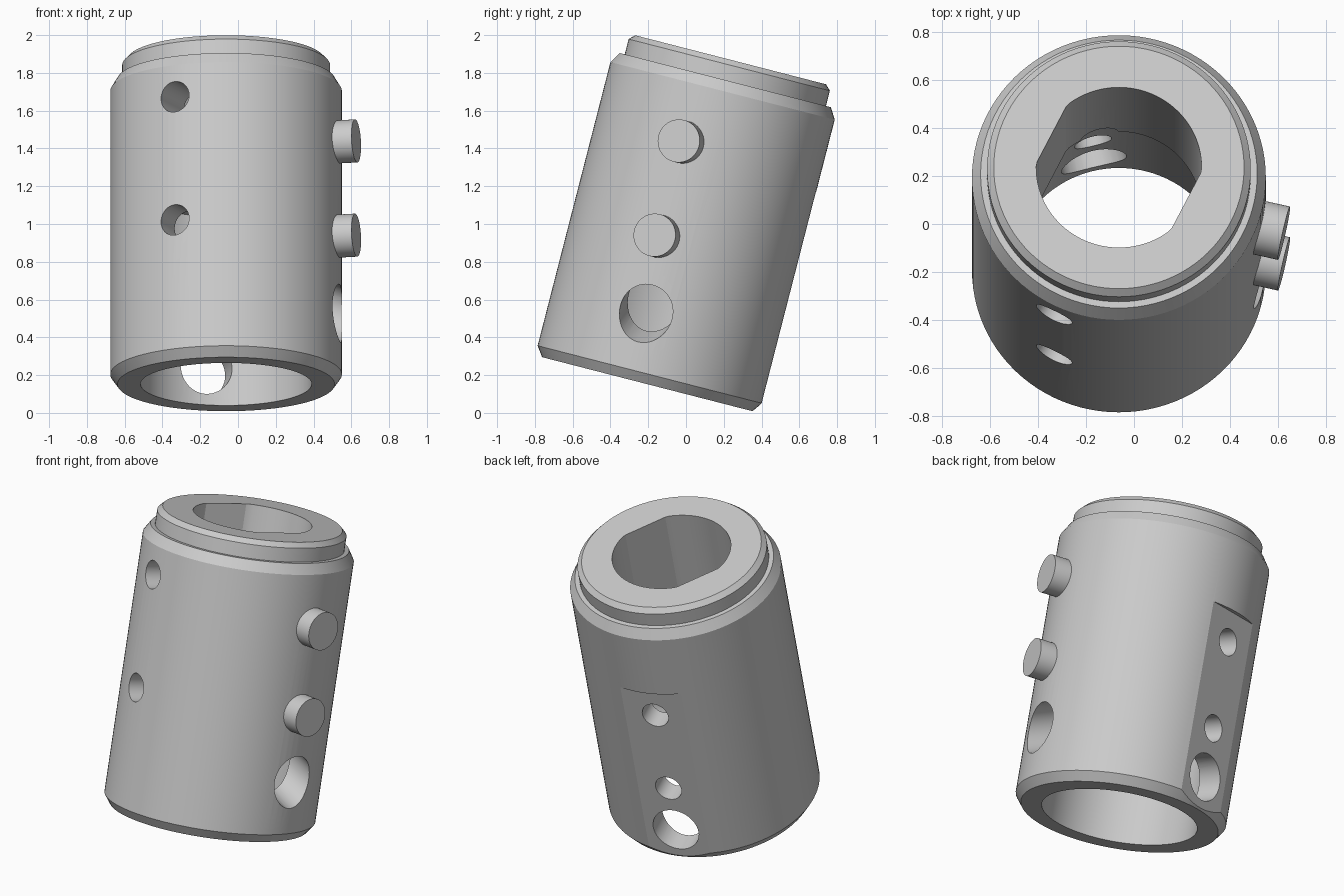
import bpy, bmesh, math
from mathutils import Matrix, Vector

cube = bpy.data.objects.get("Cube")
if cube:
    bpy.data.objects.remove(cube, do_unlink=True)

metal = bpy.data.materials.new("light_grey_metal")
metal.use_nodes = True
grey = (0.6, 0.6, 0.6, 1)
metal.diffuse_color = grey
metal.node_tree.nodes["Principled BSDF"].inputs["Base Color"].default_value = grey

# The sleeve leans backwards; everything is built upright and then posed
POSE = Matrix.Translation((-0.063, -0.205, 0.152)) @ Matrix.Rotation(math.radians(-14.4), 4, 'X')
AXIS_TURN = math.radians(-27)


def new_object(name, bm):
    bmesh.ops.recalc_face_normals(bm, faces=bm.faces)
    mesh = bpy.data.meshes.new(name)
    bm.to_mesh(mesh)
    bm.free()
    mesh.materials.append(metal)
    obj = bpy.data.objects.new(name, mesh)
    bpy.context.collection.objects.link(obj)
    return obj


def loft(name, rings):
    """Closed solid through a list of rings of points."""
    bm = bmesh.new()
    loops = [[bm.verts.new(p) for p in ring] for ring in rings]
    n = len(loops[0])
    for low, high in zip(loops, loops[1:]):
        for i in range(n):
            j = (i + 1) % n
            bm.faces.new((low[i], low[j], high[j], high[i]))
    bm.faces.new(loops[0])
    bm.faces.new(loops[-1])
    return new_object(name, bm)


def circle(radius, z, n=96):
    return [(radius * math.cos(math.tau * i / n), radius * math.sin(math.tau * i / n), z)
            for i in range(n)]


def radial_rod(name, azimuth, height, radius, start, end, drop=0):
    """Cylinder pointing outwards from the axis, optionally sloping down."""
    rod = loft(name, [circle(radius, start, 48), circle(radius, end, 48)])
    a, d = math.radians(azimuth), math.radians(drop)
    out = Vector((math.cos(a) * math.cos(d), math.sin(a) * math.cos(d), -math.sin(d)))
    turn = out.to_track_quat('Z', 'Y').to_matrix().to_4x4()
    rod.data.transform(Matrix.Translation((0, 0, height)) @ turn)
    return rod


def cut(target, cutter):
    cutter.hide_render = True
    mod = target.modifiers.new("cut", 'BOOLEAN')
    mod.operation = 'DIFFERENCE'
    mod.solver = 'EXACT'
    mod.object = cutter
    bpy.context.view_layer.objects.active = target
    bpy.ops.object.modifier_apply(modifier=mod.name)
    bpy.data.objects.remove(cutter, do_unlink=True)


# Turned sleeve with chamfers and a stepped collar on top
profile = [(0.575, 0), (0.613, 0.053), (0.613, 1.603), (0.577, 1.662),
           (0.55, 1.662), (0.55, 1.745), (0.522, 1.773)]
sleeve = loft("sleeve", [circle(r, z) for r, z in profile])

# Wide round bore below, narrower bore with two flats above
cut(sleeve, loft("wide_bore_cutter", [circle(0.453, -0.2), circle(0.453, 1.03)]))


def flatted(z):
    spin = Matrix.Rotation(AXIS_TURN, 3, 'Z')
    return [spin @ Vector((max(-0.315, min(0.315, x)), y, z)) for x, y, z in circle(0.345, z)]


cut(sleeve, loft("narrow_bore_cutter", [flatted(0.8), flatted(2)]))

# Shallow flat on the back, running out through the bottom
BACK = 104
bm = bmesh.new()
bmesh.ops.create_cube(bm, size=1)
bmesh.ops.scale(bm, vec=(0.2, 1, 1.41), verts=bm.verts)
bmesh.ops.translate(bm, vec=(0.683, 0, 0.505), verts=bm.verts)
bmesh.ops.rotate(bm, matrix=Matrix.Rotation(math.radians(BACK), 3, 'Z'), verts=bm.verts)
cut(sleeve, new_object("flat_cutter", bm))

# Holes through the wall: azimuth, height, radius, downward slope
for azimuth, height, radius, drop in [
        (BACK, 0.2, 0.14, 0), (BACK, 0.5, 0.08, 0), (BACK, 1.03, 0.08, 0),
        (243.6, 0.757, 0.083, 0), (243.6, 1.43, 0.083, 0), (-9.7, 0.62, 0.143, 23)]:
    cut(sleeve, radial_rod("hole_cutter", azimuth, height, radius, 0.2, 0.9, drop))

# Two pegs standing out of the side
pegs = [radial_rod(name, -13, height, 0.114, 0.47, 0.707)
        for name, height in (("upper_peg", 1.289), ("lower_peg", 0.774))]

# Pose and shade
bpy.ops.object.select_all(action='DESELECT')
for obj in [sleeve] + pegs:
    obj.data.transform(POSE)
    obj.select_set(True)
bpy.context.view_layer.objects.active = sleeve
bpy.ops.object.shade_smooth_by_angle(angle=math.radians(14))
